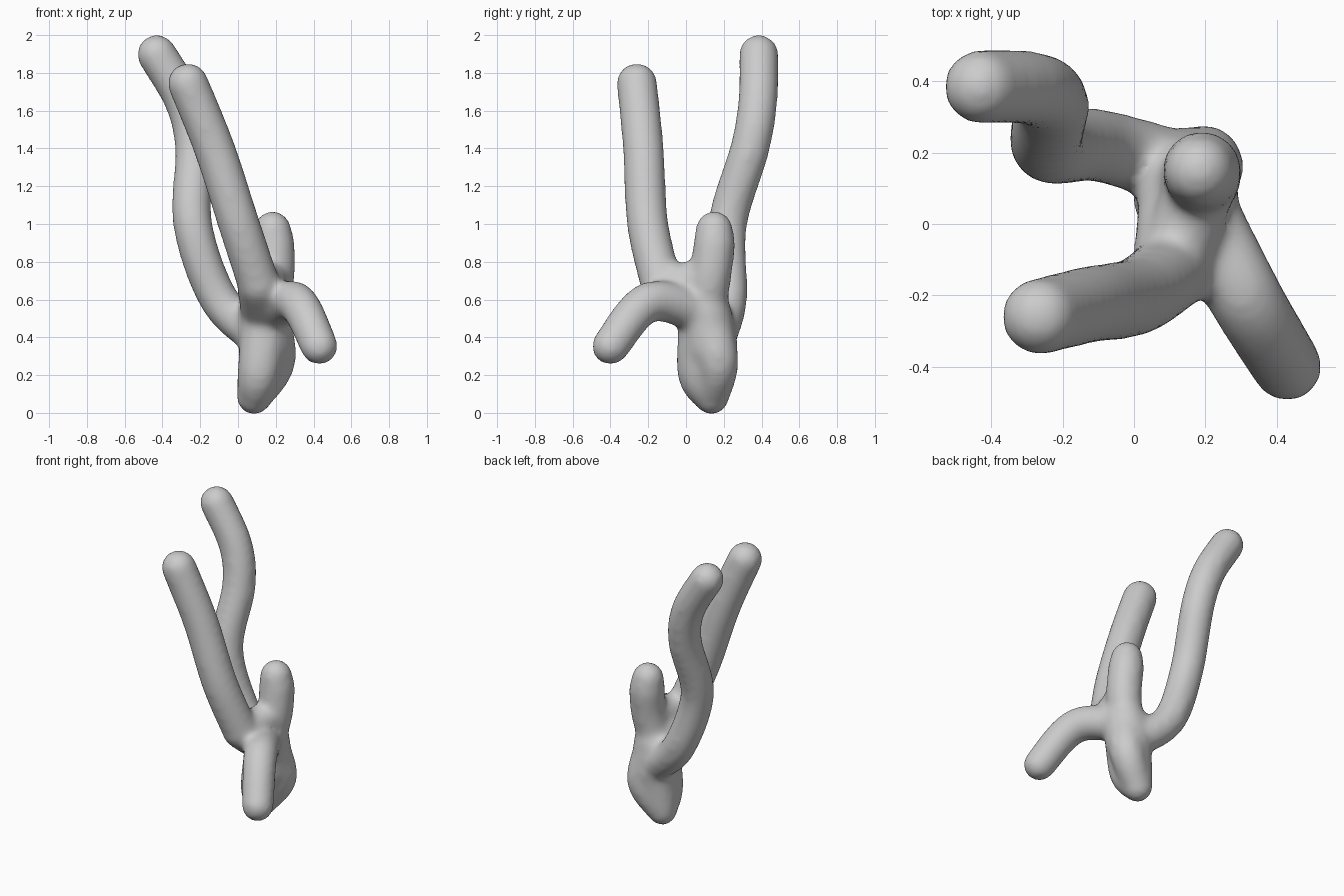
import bpy, bmesh
from mathutils import Vector, Matrix

if "Cube" in bpy.data.objects:
    bpy.data.objects.remove(bpy.data.objects["Cube"])

bm = bmesh.new()


def smooth_point(before, start, end, after, t):
    """Point on a smooth curve between start and end."""
    leave, arrive = (end - before) / 2, (after - start) / 2
    ease = t * t * (3 - 2 * t)
    pull = leave * t * (1 - t) ** 2 - arrive * t * t * (1 - t)
    return start.lerp(end, ease) + pull


def limb(points, start_radius, end_radius, spacing=.025):
    """Sweep a ball along a smooth curve, changing its radius evenly."""
    path = [Vector(p) for p in points]
    path = [path[0]] + path + [path[-1]]
    spans = len(path) - 3
    for span in range(spans):
        corners = path[span:span + 4]
        steps = max(2, round((corners[2] - corners[1]).length / spacing))
        for step in range(steps + 1):
            t = step / steps
            along = (span + t) / spans
            radius = start_radius + (end_radius - start_radius) * along
            bmesh.ops.create_icosphere(
                bm, subdivisions=3, radius=radius,
                matrix=Matrix.Translation(smooth_point(*corners, t)))


# Shared joints
core = (.15, .1, .52)
shoulder = (.11, -.13, .68)
post_root = (.19, .13, .72)
post_neck = (.19, .15, .89)

# Trunk, narrowing to a foot, with a bulge on its left and on its front
foot = (.085, .135, .083)
belly = (.15, .13, .36)
left_bulge = (.195, .17, .27)
front_bulge = (.11, .065, .21)
limb([foot, belly], .094, .145)
limb([belly, core], .145, .145)
limb([foot, left_bulge, core], .09, .13)
limb([foot, front_bulge, core], .085, .14)

# Web between the trunk, the front branch and the post
limb([core, shoulder], .14, .115)
limb([shoulder, post_root], .1, .1)

# Short post with a narrowing tip
limb([core, post_root, post_neck], .11, .113)
limb([post_neck, (.183, .15, .97)], .113, .1)

# Tall front branch
limb([shoulder, (.005, -.203, 1), (-.125, -.226, 1.4), (-.265, -.26, 1.745)],
     .113, .109)

# Tall back branch
limb([(.12, .16, .39), (-.1, .22, .6), (-.24, .22, 1), (-.23, .338, 1.4),
      (-.285, .38, 1.65), (-.43, .385, 1.898)], .105, .106)

# Low arm reaching forward and down
limb([core, (.305, -.193, .588), (.43, -.4, .353)], .115, .1)

mesh = bpy.data.meshes.new("branching_form")
bm.to_mesh(mesh)
bm.free()
form = bpy.data.objects.new("branching_form", mesh)
bpy.context.collection.objects.link(form)

# Fuse the limbs into one skin and soften the joins
fuse = form.modifiers.new("fuse", 'REMESH')
fuse.mode = 'VOXEL'
fuse.voxel_size = 0.018
fuse.use_smooth_shade = True
soften = form.modifiers.new("soften", 'SMOOTH')
soften.factor = 0.5
soften.iterations = 18

# Plain grey surface
grey = bpy.data.materials.new("light_grey")
grey.use_nodes = True
colour = (.6, .6, .6, 1)
grey.diffuse_color = colour
grey.node_tree.nodes["Principled BSDF"].inputs["Base Color"].default_value = colour
mesh.materials.append(grey)
